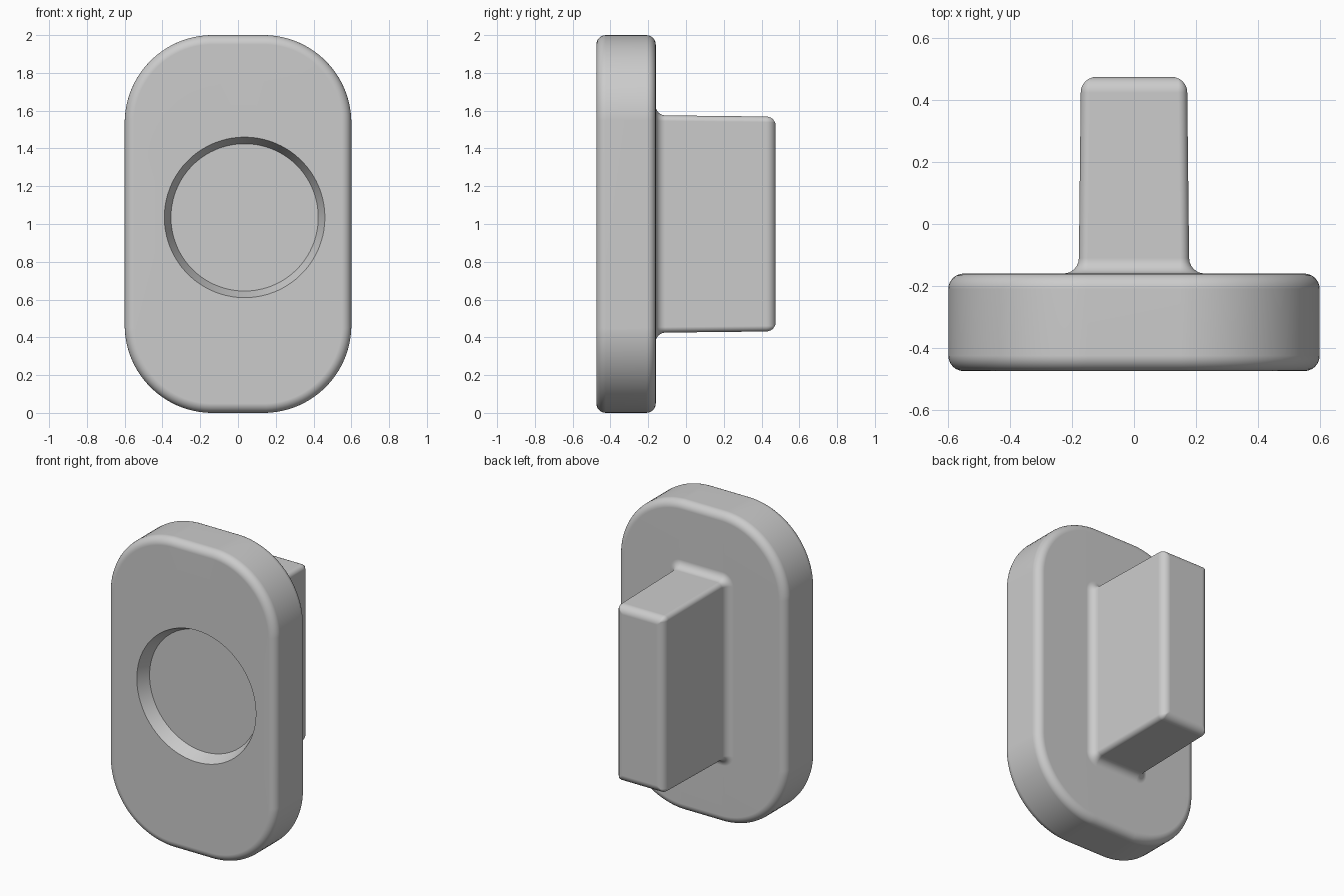
import bpy
import bmesh
from math import sin, cos, pi

cube = bpy.data.objects.get("Cube")
if cube:
    bpy.data.objects.remove(cube, do_unlink=True)

SEG = 24   # points per rounded corner
ARC = 6    # steps per rounded edge


def ring(bm, y, w, h, r, cx=0, cz=1):
    """Rounded rectangle in the xz plane; w = h = r gives a circle."""
    verts = []
    for k, (sx, sz) in enumerate(((1, 1), (-1, 1), (-1, -1), (1, -1))):
        for j in range(SEG):
            a = (k + (j + 0.5) / SEG) * pi / 2
            verts.append(bm.verts.new((cx + sx * (w - r) + r * cos(a), y,
                                       cz + sz * (h - r) + r * sin(a))))
    return verts


def quarter(radius):
    """Pairs running from (0, radius) to (radius, 0) along a quarter circle."""
    steps = [i * pi / 2 / ARC for i in range(ARC + 1)]
    return [(radius * sin(a), radius * cos(a)) for a in steps]


bm = bmesh.new()
rings = []


def add(y, w, h, r, **centre):
    rings.append(ring(bm, y, w, h, r, **centre))


FRONT, BACK, END = -0.475, -0.16, 0.475
PLATE_W, PLATE_H, PLATE_R, EDGE = 0.6, 1.0, 0.465, 0.05
POST_W, POST_H, POST_R = 0.178, 0.575, 0.03
TAPER = 0.006

# Tapered round recess in the front, floor first
add(FRONT + 0.08, 0.39, 0.39, 0.39, cx=0.035, cz=1.035)
add(FRONT, 0.425, 0.425, 0.425, cx=0.035, cz=1.035)

# Plate with rounded front and back edges
for inset, drop in quarter(EDGE):
    d = EDGE - inset
    add(FRONT + EDGE - drop, PLATE_W - d, PLATE_H - d, PLATE_R - d)
for drop, inset in quarter(EDGE):
    d = EDGE - inset
    add(BACK - EDGE + drop, PLATE_W - d, PLATE_H - d, PLATE_R - d)

# Hollow fillet where the post meets the plate
for s, c in quarter(EDGE):
    d = EDGE - s
    add(BACK + EDGE - c, POST_W + d, POST_H + d, POST_R + d)

# Slightly tapered post with a rounded end
for drop, inset in quarter(EDGE):
    d = EDGE - inset
    add(END - EDGE + drop, POST_W - TAPER - d, POST_H - TAPER - d,
        max(POST_R - d, 0.006))

# Skin the rings and close the recess floor and the post end
for a, b in zip(rings, rings[1:]):
    for i in range(len(a)):
        n = (i + 1) % len(a)
        bm.faces.new((a[i], a[n], b[n], b[i]))
bm.faces.new(rings[0])
bm.faces.new(rings[-1])
bmesh.ops.recalc_face_normals(bm, faces=bm.faces)

mesh = bpy.data.meshes.new("plate_with_post")
bm.to_mesh(mesh)
bm.free()
body = bpy.data.objects.new("plate_with_post", mesh)
bpy.context.collection.objects.link(body)

# Single grey material
grey = bpy.data.materials.new("light_grey")
grey.use_nodes = True
colour = (0.6, 0.6, 0.6, 1)
grey.diffuse_color = colour
grey.node_tree.nodes["Principled BSDF"].inputs["Base Color"].default_value = colour
mesh.materials.append(grey)

# Smooth rounded edges, crisp recess rim, flat broad faces
bpy.ops.object.select_all(action='DESELECT')
body.select_set(True)
bpy.context.view_layer.objects.active = body
bpy.ops.object.shade_smooth_by_angle(angle=pi / 6)
weighted = body.modifiers.new("weighted_normals", 'WEIGHTED_NORMAL')
weighted.keep_sharp = True
